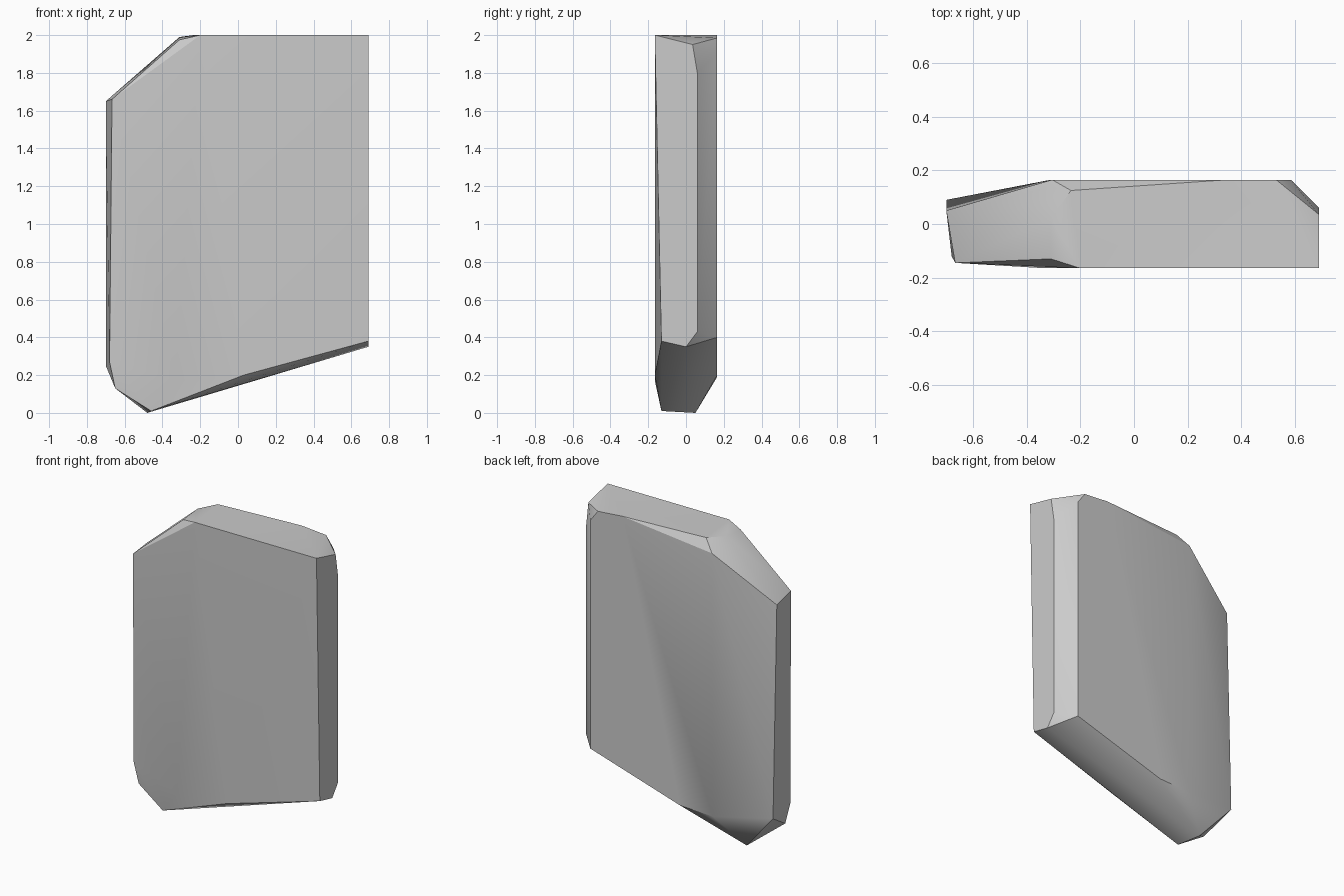
import bpy
import bmesh
import math

default_cube = bpy.data.objects.get("Cube")
if default_cube:
    bpy.data.objects.remove(default_cube, do_unlink=True)

# Slab limits shared by the corners
RIGHT, LEFT = -0.7, 0.69
FRONT, BACK = -0.165, 0.165
TOP = 2.0

# Flat top, sagging a little toward the back left corner
top_corners = [
    (LEFT, FRONT, TOP), (-0.2, FRONT, TOP), (-0.235, 0.125, TOP),
    (0.35, BACK, TOP), (0.53, BACK, 1.985), (LEFT, 0.035, 1.95),
]

# Broken shoulder falling to the right side
shoulder_corners = [
    (-0.31, -0.13, 1.975), (-0.31, 0.02, 1.99), (-0.305, BACK, 1.93),
    (-0.667, -0.145, 1.66), (RIGHT, 0.05, 1.65),
]

# Worn right edge
right_corners = [
    (RIGHT, 0.09, 0.25), (-0.68, -0.12, 0.27), (-0.65, -0.11, 0.13),
]

# Chamfer along the back left edge
chamfer_corners = [
    (0.585, BACK, 1.91), (LEFT, 0.06, 1.8),
    (0.585, BACK, 0.4), (LEFT, 0.06, 0.43),
]

# Slanted underside running down to a blunt point
underside_corners = [
    (LEFT, -0.13, 0.38), (LEFT, 0.0, 0.35), (0.03, FRONT, 0.2),
    (-0.33, FRONT, 0.17), (-0.46, -0.13, 0.01), (-0.48, 0.05, 0.0),
    (-0.07, BACK, 0.2), (-0.31, BACK, 0.19),
]


def make_material(name, color):
    material = bpy.data.materials.new(name)
    material.use_nodes = True
    material.diffuse_color = color
    shader = material.node_tree.nodes["Principled BSDF"]
    shader.inputs["Base Color"].default_value = color
    return material


def make_chiselled_block(name, corner_groups, material):
    """Wrap a tight convex shell round the groups of corners."""
    bm = bmesh.new()
    for group in corner_groups:
        for corner in group:
            bm.verts.new(corner)
    hull = bmesh.ops.convex_hull(bm, input=bm.verts[:])
    loose = [v for v in bm.verts if not v.link_faces]
    bmesh.ops.delete(bm, geom=loose, context="VERTS")
    # Merge triangles lying in the same plane
    bmesh.ops.dissolve_limit(bm, angle_limit=math.radians(0.5),
                             verts=bm.verts[:], edges=bm.edges[:])
    bmesh.ops.recalc_face_normals(bm, faces=bm.faces[:])
    mesh = bpy.data.meshes.new(name)
    bm.to_mesh(mesh)
    bm.free()
    mesh.materials.append(material)
    block = bpy.data.objects.new(name, mesh)
    bpy.context.collection.objects.link(block)
    return block


stone_grey = make_material("stone_grey", (0.6, 0.6, 0.6, 1.0))
slab = make_chiselled_block(
    "stone_slab",
    [top_corners, shoulder_corners, right_corners,
     chamfer_corners, underside_corners],
    stone_grey,
)

# Soft shading across shallow facets, crisp chiselled edges
bpy.ops.object.select_all(action="DESELECT")
slab.select_set(True)
bpy.context.view_layer.objects.active = slab
bpy.ops.object.shade_smooth_by_angle(angle=math.radians(30))
